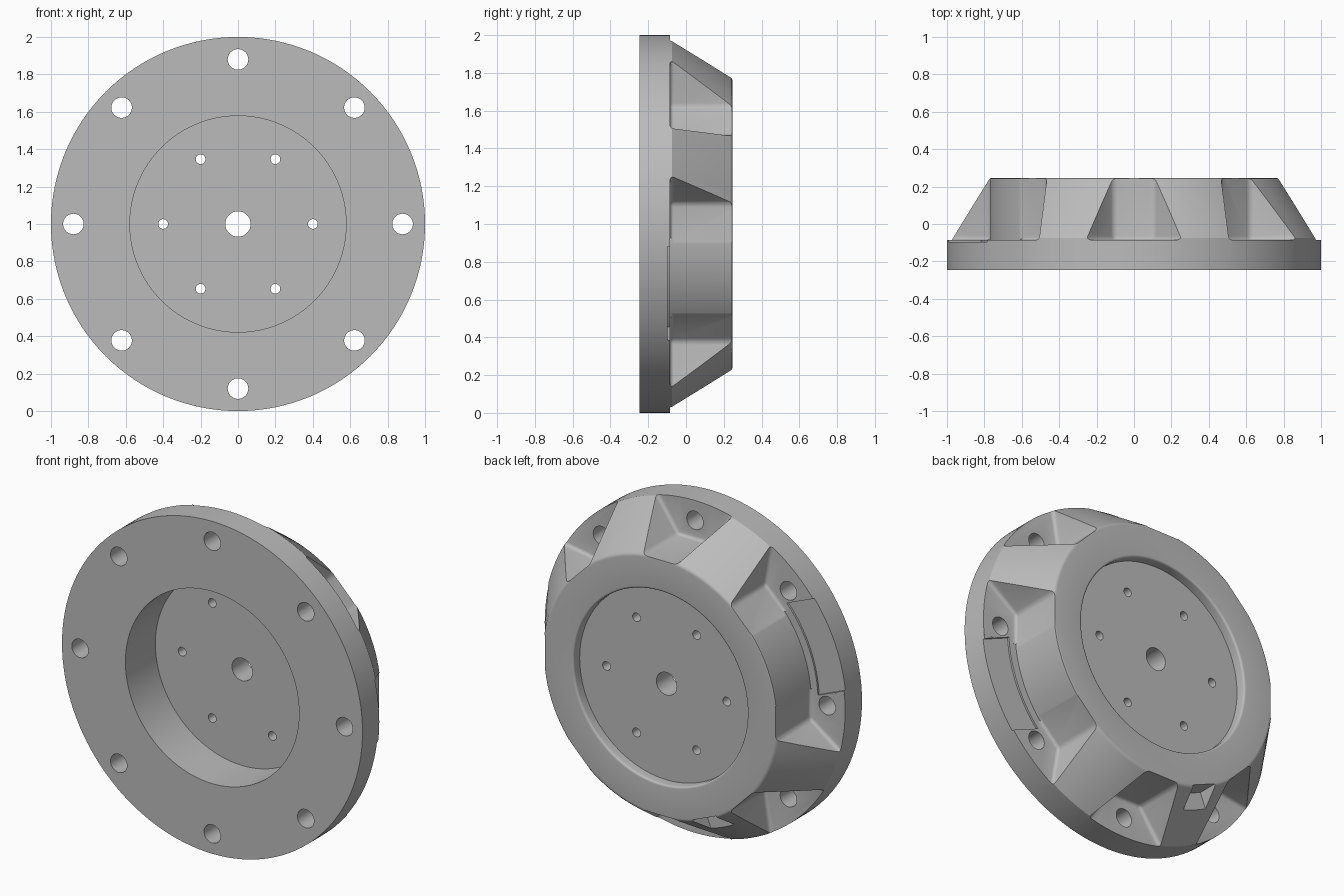
import bpy, bmesh, math

cube = bpy.data.objects.get("Cube")
if cube:
    bpy.data.objects.remove(cube)

BACK, FLOOR, SHOULDER = 0.245, -0.085, -0.075
R_TOP, SEGS = 0.778, 128

grey = bpy.data.materials.new("light_grey")
grey.use_nodes = True
grey.diffuse_color = (0.5, 0.5, 0.5, 1)
grey.node_tree.nodes["Principled BSDF"].inputs["Base Color"].default_value = (0.5, 0.5, 0.5, 1)


def polar(p, t, y, a):
    """Point at radial distance p and sideways offset t on the spoke at angle a."""
    return (p * math.cos(a) - t * math.sin(a), y, 1 + p * math.sin(a) + t * math.cos(a))


def make_object(name, bm):
    bmesh.ops.recalc_face_normals(bm, faces=bm.faces)
    mesh = bpy.data.meshes.new(name)
    bm.to_mesh(mesh)
    bm.free()
    mesh.materials.append(grey)
    obj = bpy.data.objects.new(name, mesh)
    bpy.context.collection.objects.link(obj)
    return obj


def prism(bm, outline, y0, y1, angle):
    """Extrude a (radial, sideways) outline along y; returns its faces."""
    low = [bm.verts.new(polar(p, t, y0, angle)) for p, t in outline]
    high = [bm.verts.new(polar(p, t, y1, angle)) for p, t in outline]
    n = len(outline)
    faces = [bm.faces.new(low), bm.faces.new(high[::-1])]
    for i in range(n):
        j = (i + 1) % n
        faces.append(bm.faces.new((low[i], high[i], high[j], low[j])))
    return low, high


def arc(radius, half_angle, steps=16):
    return [(radius * math.cos(a), radius * math.sin(a))
            for a in (half_angle * (2 * i / steps - 1) for i in range(steps + 1))]


def fillet(prev, corner, nxt, size, steps=4):
    """Rounded profile corner as a short quadratic curve."""
    def toward(q):
        d = math.dist(corner, q)
        return [c + (v - c) * size / d for c, v in zip(corner, q)]
    a, b = toward(prev), toward(nxt)
    return [tuple((1 - s) ** 2 * u + 2 * s * (1 - s) * c + s * s * v
                  for u, c, v in zip(a, corner, b))
            for s in (i / steps for i in range(steps + 1))]


# Turned body: flange, conical hub, front and back recesses as (radius, y)
rim, lip = (R_TOP, BACK), (0.578, BACK)
shoulder, web = (1.0, SHOULDER), (0.578, BACK - 0.06)
profile = [(0, 0.04), (0.578, 0.04), (0.578, -BACK), (1.0, -BACK), shoulder]
profile += fillet(shoulder, rim, lip, 0.014)
profile += fillet(rim, lip, web, 0.014)
profile += [web, (0, web[1])]
bm = bmesh.new()
rings = []
for r, y in profile:
    count = SEGS if r else 1
    rings.append([bm.verts.new(polar(r, 0, y, math.tau * i / SEGS)) for i in range(count)])
for a, b in zip(rings, rings[1:]):
    if len(a) == 1 or len(b) == 1:
        bm.faces.new(a if len(a) > 1 else b)     # flat disc of the web
        continue
    for i in range(SEGS):
        j = (i + 1) % SEGS
        bm.faces.new((a[i], a[j], b[j], b[i]))
for v in [v for v in bm.verts if not v.link_faces]:
    bm.verts.remove(v)
body = make_object("flanged_hub", bm)
cutters = []

# Flared pockets around the eight bolt holes, with rounded inner corners
bm = bmesh.new()
pocket = [(0.767, -0.11), (1.1, -0.345), (1.1, 0.345), (0.767, 0.11)]
for k in range(8):
    low, high = prism(bm, pocket, FLOOR, 0.4, k * math.tau / 8)
    soft = [(low[0], high[0]), (low[3], high[3]), (low[0], low[3]),
            (low[0], low[1]), (low[2], low[3])]
    bmesh.ops.bevel(bm, geom=[bm.edges.get(pair) for pair in soft], offset=0.02,
                    offset_type='OFFSET', segments=4, profile=0.5, affect='EDGES')
cutters.append(make_object("pocket_cutter", bm))

# Two opposite hub segments cut back to a plain cylinder
sides = [math.radians(a) for a in (-22.5, 157.5)]
bm = bmesh.new()
half = math.radians(17)
for a in sides:
    prism(bm, arc(R_TOP - 0.004, half) + arc(1.15, half)[::-1], FLOOR - 0.0005, 0.4, a)
cutters.append(make_object("segment_cutter", bm))

# Shallow seats on the flange below the cut segments
bm = bmesh.new()
for a in sides:
    prism(bm, arc(0.82, math.asin(0.27 / 0.82)) + [(1.1, 0.27), (1.1, -0.27)], -0.097, 0, a)
cutters.append(make_object("seat_cutter", bm))

# Small notch in one hub segment
bm = bmesh.new()
prism(bm, [(0.765, -0.085), (1.1, -0.085), (1.1, 0.085), (0.765, 0.085)],
      0.12, 0.4, math.radians(-112.5))
cutters.append(make_object("notch_cutter", bm))

# Bolt holes, screw holes and centre bore
bm = bmesh.new()
for count, distance, radius in ((8, 0.88, 0.055), (6, 0.4, 0.026), (1, 0, 0.068)):
    for k in range(count):
        circle = [(distance + radius * math.cos(t), radius * math.sin(t))
                  for t in (math.tau * i / 32 for i in range(32))]
        prism(bm, circle, -0.5, 0.5, k * math.tau / count)
cutters.append(make_object("hole_cutter", bm))

# Apply the cuts, then shade
bpy.ops.object.select_all(action='DESELECT')
bpy.context.view_layer.objects.active = body
body.select_set(True)
for cutter in cutters:
    cutter.hide_render = True
    mod = body.modifiers.new(cutter.name, 'BOOLEAN')
    mod.operation, mod.solver, mod.object = 'DIFFERENCE', 'EXACT', cutter
    bpy.ops.object.modifier_apply(modifier=mod.name)
for cutter in cutters:
    bpy.data.objects.remove(cutter)
bpy.ops.object.shade_smooth_by_angle(angle=math.radians(30))
